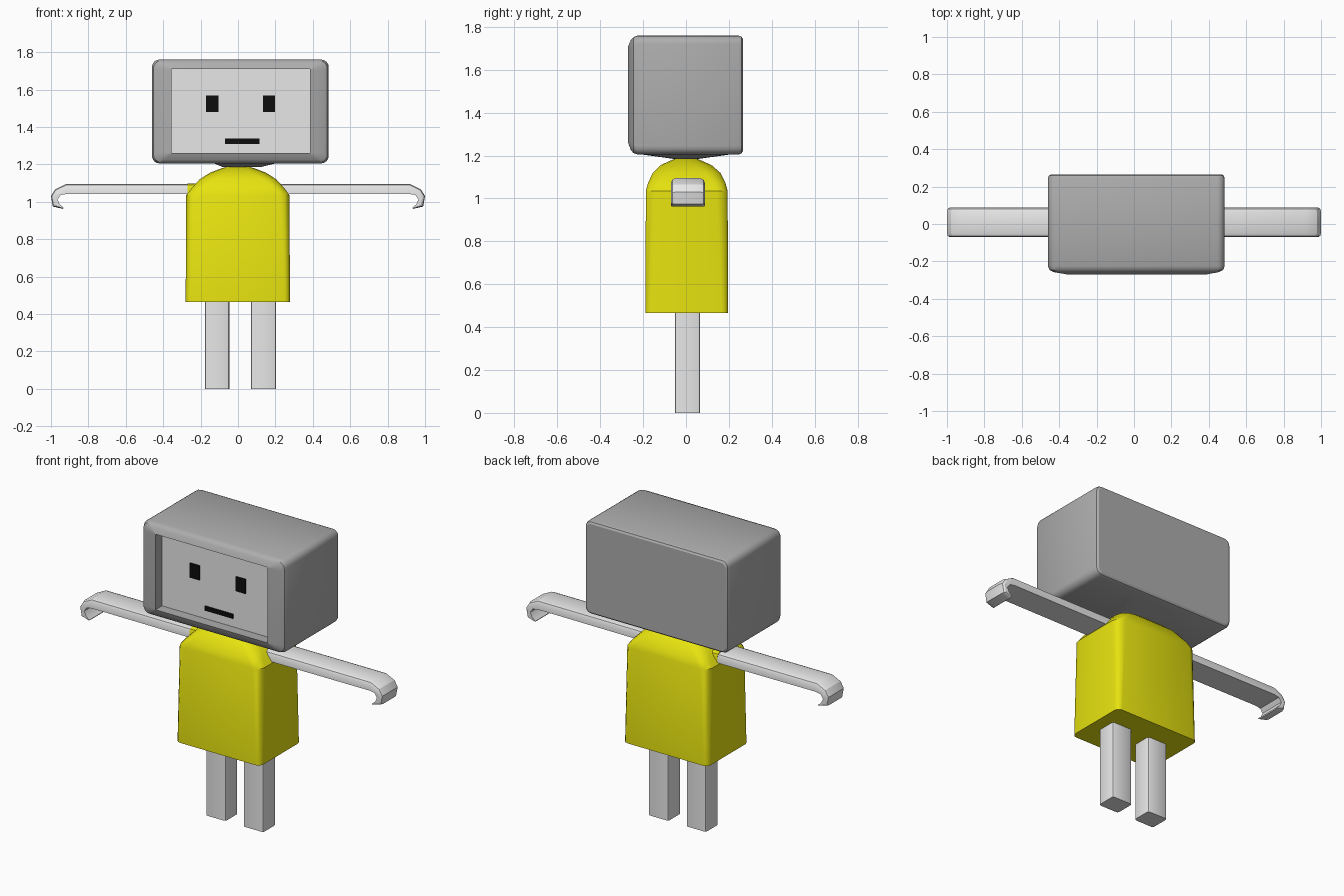
import bpy, bmesh, math
from mathutils import Vector

if "Cube" in bpy.data.objects:
    bpy.data.objects.remove(bpy.data.objects["Cube"])


def material(name, rgb):
    m = bpy.data.materials.new(name)
    m.diffuse_color = (*rgb, 1)
    m.use_nodes = True
    m.node_tree.nodes["Principled BSDF"].inputs["Base Color"].default_value = m.diffuse_color
    return m


LIGHT = material("light grey", (0.80, 0.80, 0.80))
GREY = material("mid grey", (0.42, 0.42, 0.42))
YELLOW = material("yellow", (0.80, 0.77, 0.005))
BLACK = material("black", (0.004, 0.004, 0.004))


def rounded_rect(a0, a1, b0, b1, r, seg=3):
    """Points of a rounded rectangle in a plane."""
    pts = []
    for k, (ca, cb) in enumerate([(a1 - r, b1 - r), (a0 + r, b1 - r),
                                  (a0 + r, b0 + r), (a1 - r, b0 + r)]):
        for i in range(seg + 1):
            t = math.pi / 2 * (k + i / seg)
            pts.append((ca + r * math.cos(t), cb + r * math.sin(t)))
    return pts


def loft(name, rings, mats, end_mat=0, angle=30):
    """Skin a list of equal-length rings and cap both ends."""
    bm = bmesh.new()
    loops = [[bm.verts.new(p) for p in ring] for ring in rings]
    for a, b in zip(loops, loops[1:]):
        n = len(a)
        for i in range(n):
            j = (i + 1) % n
            bm.faces.new((a[i], a[j], b[j], b[i]))
    bm.faces.new(loops[0])
    bm.faces.new(loops[-1]).material_index = end_mat
    bmesh.ops.recalc_face_normals(bm, faces=bm.faces)
    me = bpy.data.meshes.new(name)
    bm.to_mesh(me)
    bm.free()
    for m in mats:
        me.materials.append(m)
    me.polygons.foreach_set("use_smooth", [True] * len(me.polygons))
    me.set_sharp_from_angle(angle=math.radians(angle))
    ob = bpy.data.objects.new(name, me)
    bpy.context.collection.objects.link(ob)
    return ob


def z_ring(z, x0, x1, y0, y1, r, seg=3):
    return [(x, y, z) for x, y in rounded_rect(x0, x1, y0, y1, r, seg)]


def y_ring(y, x0, x1, z0, z1, r):
    return [(x, y, z) for x, z in rounded_rect(x0, x1, z0, z1, r, 4)]


# head: rounded box, sloped bezel, recessed screen
loft("head", [
    y_ring(0.265, -0.445, 0.47, 1.22, 1.745, 0.03),
    y_ring(0.258, -0.455, 0.48, 1.21, 1.755, 0.035),
    y_ring(0.245, -0.46, 0.485, 1.205, 1.76, 0.04),
    y_ring(-0.225, -0.46, 0.485, 1.205, 1.76, 0.04),
    y_ring(-0.245, -0.452, 0.477, 1.212, 1.753, 0.04),
    y_ring(-0.257, -0.43, 0.455, 1.225, 1.74, 0.04),
    y_ring(-0.27, -0.355, 0.385, 1.26, 1.71, 0.002),
    y_ring(-0.208, -0.355, 0.385, 1.26, 1.71, 0.002),
], [GREY, LIGHT], end_mat=1)

# shallow underside of the head, meeting the shoulders
loft("neck", [z_ring(1.21, -0.14, 0.22, -0.24, 0.24, 0.04),
              z_ring(1.185, -0.08, 0.12, -0.06, 0.06, 0.04)], [GREY])

# face plates on the screen
for name, x0, x1, z0, z1 in [("left_eye", -0.17, -0.105, 1.48, 1.567),
                             ("right_eye", 0.135, 0.197, 1.48, 1.567),
                             ("mouth", -0.07, 0.115, 1.31, 1.337)]:
    loft(name, [[(x0, y, z0), (x1, y, z0), (x1, y, z1), (x0, y, z1)]
                for y in (-0.207, -0.214)], [BLACK])

# torso: straight shirt with domed shoulders
loft("torso", [
    z_ring(0.465, -0.28, 0.278, -0.19, 0.197, 0.03),
    z_ring(1.035, -0.277, 0.275, -0.187, 0.194, 0.05),
    z_ring(1.07, -0.25, 0.25, -0.178, 0.185, 0.055),
    z_ring(1.12, -0.205, 0.205, -0.155, 0.16, 0.07),
    z_ring(1.155, -0.15, 0.15, -0.12, 0.12, 0.08),
    z_ring(1.18, -0.085, 0.085, -0.065, 0.065, 0.06),
    z_ring(1.192, -0.035, 0.035, -0.03, 0.03, 0.025),
], [YELLOW], angle=35)


def arm_section(side, ox, oz, ix, iz, y0=-0.07, y1=0.088, r=0.022):
    """Arm cross-section: flat inner side, rounded outer side."""
    o, i = Vector((side * ox, 0, oz)), Vector((side * ix, 0, iz))
    pts = []
    for y, t in [(y0, 0), (y0, 0.6), (y0 + r * 0.3, 0.88), (y0 + r, 1),
                 (y1 - r, 1), (y1 - r * 0.3, 0.88), (y1, 0.6), (y1, 0)]:
        p = i.lerp(o, t)
        pts.append((p.x, y, p.z))
    return pts


# arms with hooked hands: outer x, z then inner x, z
ARM = [(0.18, 1.095, 0.18, 1.04), (0.92, 1.095, 0.915, 1.042),
       (0.978, 1.066, 0.948, 1.036), (1.0, 1.03, 0.965, 1.012),
       (0.99, 0.974, 0.953, 0.986), (0.935, 0.962, 0.932, 0.968)]
for side, label in ((-1, "left"), (1, "right")):
    loft(label + "_arm", [arm_section(side, *s) for s in ARM], [LIGHT])

# small sleeve patch on one shoulder
loft("sleeve", [arm_section(-1, x, 1.098, x, 1.038, -0.072, 0.09)
                for x in (0.18, 0.27)], [YELLOW])

# legs
for label, x0, x1 in (("left", -0.177, -0.046), ("right", 0.07, 0.203)):
    loft(label + "_leg", [z_ring(z, x0, x1, -0.052, 0.066, 0.012, 2)
                          for z in (0, 0.475)], [LIGHT])
